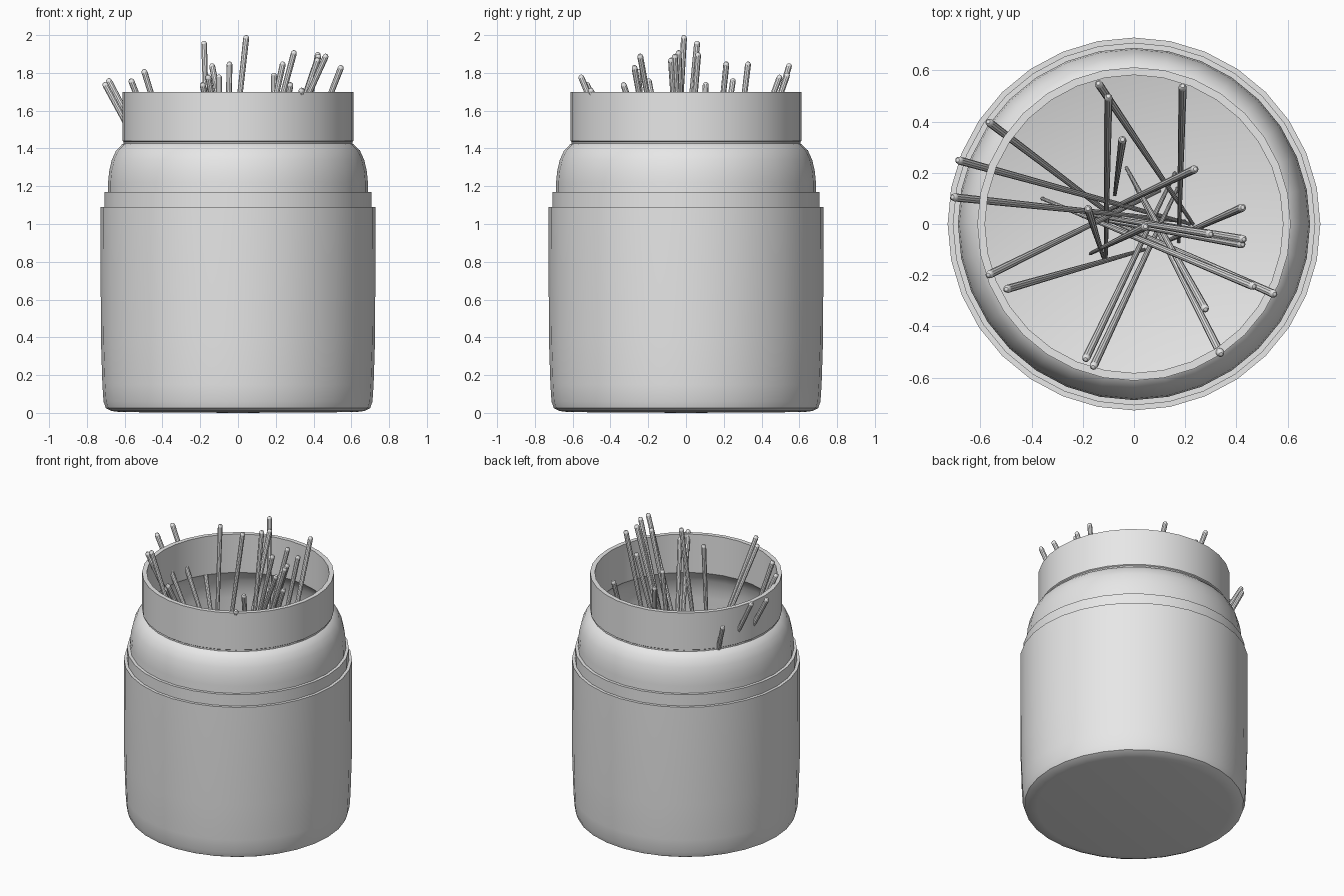
import bpy, math
from mathutils import Vector

grey = bpy.data.materials.new("plain_grey")
grey.diffuse_color = (0.8, 0.8, 0.8, 1)


def lathe(name, profile, sides, closed=False):
    """Turn (radius, height) points around z; radius 0 becomes one pole vertex."""
    verts, faces, rings = [], [], []
    for r, z in profile:
        n = 1 if r == 0 else sides
        rings.append([len(verts) + i for i in range(n)])
        for i in range(n):
            a = 2 * math.pi * i / sides
            verts.append((r * math.cos(a), r * math.sin(a), z))
    pairs = list(zip(rings, rings[1:]))
    if closed:
        pairs.append((rings[-1], rings[0]))
    for lo, hi in pairs:
        for i in range(sides):
            j = (i + 1) % sides
            if len(lo) == 1:
                faces.append((lo[0], hi[j], hi[i]))
            elif len(hi) == 1:
                faces.append((lo[i], lo[j], hi[0]))
            else:
                faces.append((lo[i], lo[j], hi[j], hi[i]))
    mesh = bpy.data.meshes.new(name)
    mesh.from_pydata(verts, [], faces)
    mesh.materials.append(grey)
    obj = bpy.data.objects.new(name, mesh)
    bpy.context.collection.objects.link(obj)
    bpy.ops.object.select_all(action='DESELECT')
    obj.select_set(True)
    bpy.context.view_layer.objects.active = obj
    bpy.ops.object.shade_smooth_by_angle(angle=math.radians(35))
    return obj


SIDES = 32

# hollow jar: outside from the base up to the rim, then down the inside
lathe("jar", [
    (0, 0.02), (0.64, 0.02), (0.67, 0.04), (0.685, 0.10), (0.688, 1.22),
    (0.682, 1.28), (0.668, 1.34), (0.645, 1.39), (0.615, 1.42), (0.605, 1.425),
    (0.605, 1.435), (0.612, 1.44), (0.612, 1.70), (0.582, 1.70), (0.582, 1.43),
    (0.61, 1.40), (0.635, 1.35), (0.652, 1.28), (0.658, 1.22), (0.655, 0.12),
    (0.64, 0.07), (0.60, 0.05), (0, 0.05)], SIDES)

# outer sleeve wrapping the sides and base
lathe("sleeve", [
    (0, 0.0), (0.62, 0.004), (0.67, 0.01), (0.70, 0.025), (0.712, 0.06),
    (0.718, 0.15), (0.726, 0.40), (0.728, 1.09), (0.69, 1.09)], SIDES)

# narrow band above the sleeve
lathe("band", [(0.69, 1.08), (0.708, 1.08), (0.708, 1.17), (0.686, 1.17)],
      SIDES, closed=True)

# thin tapered sticks: tip x, y, z, foot x, y
STICKS = [
    (-.57, .40, 1.63, .05, -.07), (-.69, .25, 1.77, .22, 0),
    (-.71, .105, 1.75, .20, .01), (-.57, -.20, 1.77, .10, .13),
    (-.50, -.255, 1.82, .04, -.10), (-.19, -.53, 1.75, .16, .20),
    (-.16, -.56, 1.79, .17, .14), (-.14, .55, 1.85, .23, 0),
    (-.10, .50, 1.79, -.11, -.14), (.19, .54, 1.80, .175, -.07),
    (-.045, .33, 1.86, -.075, .115), (.24, .215, 1.86, -.15, .03),
    (.425, .065, 1.91, .10, -.08), (.30, -.04, 1.92, -.20, .04),
    (.43, -.06, 1.90, -.20, .05), (.425, -.08, 1.88, -.20, .03),
    (.55, -.275, 1.84, -.15, .04), (.47, -.245, 1.90, -.36, .10),
    (.28, -.335, 1.75, -.03, .22), (.34, -.51, 1.72, -.02, .20),
    (-.18, .06, 1.97, -.12, -.13), (.045, -.01, 2.0, -.17, -.115)]

for k, (x, y, z, fx, fy) in enumerate(STICKS):
    foot = Vector((fx, fy, 0.06))
    axis = Vector((x, y, z)) - foot
    h = axis.length
    stick = lathe(f"stick_{k + 1}", [
        (0, 0), (0.007, 0.004), (0.016, h - 0.02), (0.014, h - 0.009),
        (0.008, h - 0.002), (0, h)], 10)
    stick.location = foot
    stick.rotation_euler = axis.to_track_quat('Z', 'Y').to_euler()
